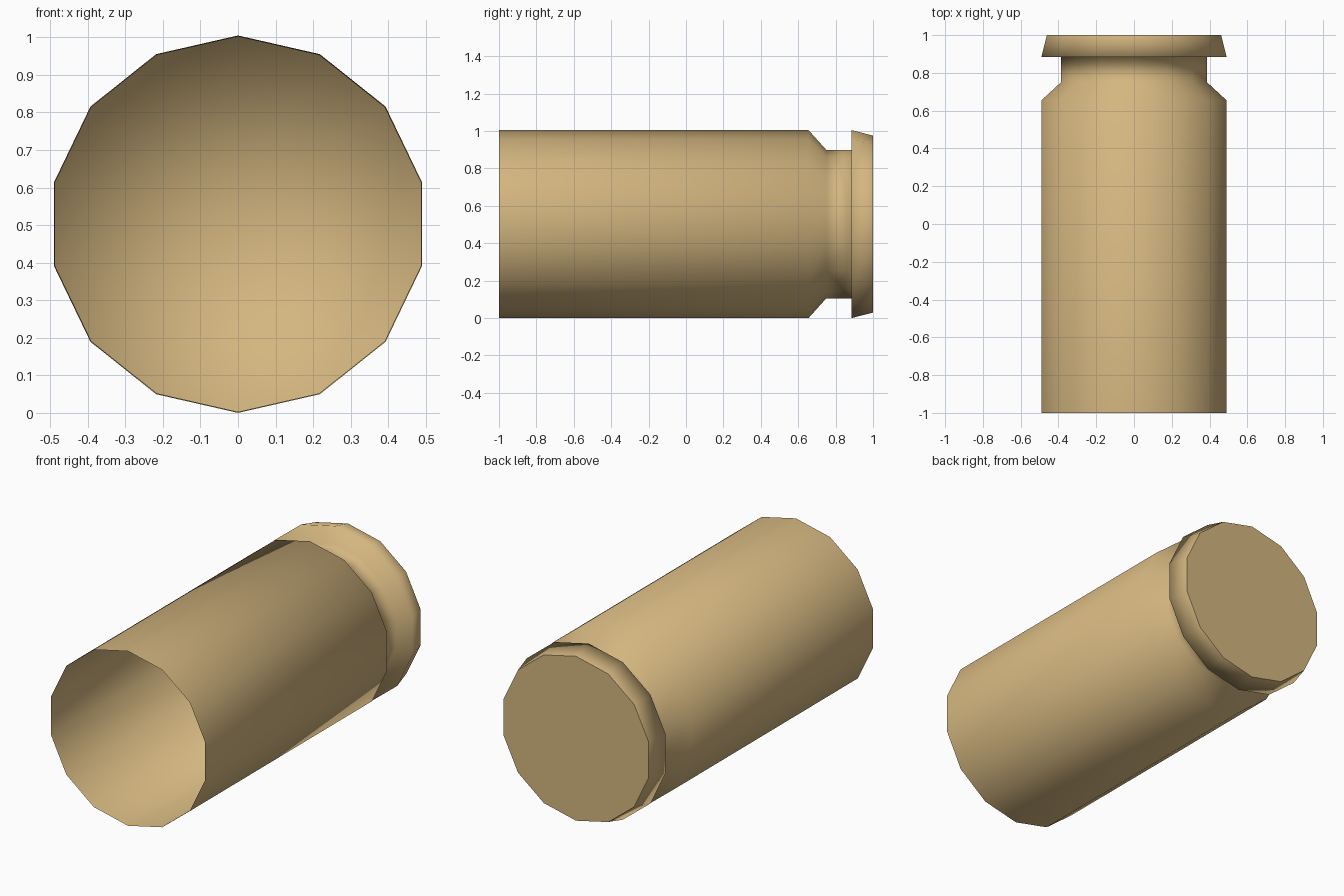
import bpy, bmesh, math

if "Cube" in bpy.data.objects:
    bpy.data.objects.remove(bpy.data.objects["Cube"])

SIDES = 14
R = 0.5025          # outer radius, also the height of the axis

brass = bpy.data.materials.new("brass")
brass.diffuse_color = (0.66, 0.47, 0.215, 1.0)
brass.use_nodes = True
brass.node_tree.nodes["Principled BSDF"].inputs["Base Color"].default_value = brass.diffuse_color


def lathe(name, profile, flip=False, fan=False):
    """Spin (y, radius) rings around the y axis and close the last ring."""
    bm = bmesh.new()
    rings = []
    for y, r in profile:
        ring = []
        for i in range(SIDES):
            a = math.pi / 2 + 2 * math.pi * i / SIDES
            ring.append(bm.verts.new((r * math.cos(a), y, R + r * math.sin(a))))
        rings.append(ring)
    for a, b in zip(rings, rings[1:]):
        for i in range(SIDES):
            j = (i + 1) % SIDES
            bm.faces.new((a[i], b[i], b[j], a[j])).smooth = True
    last = rings[-1]
    if fan:
        # softly shaded closing disc
        centre = bm.verts.new((0, profile[-1][0], R))
        for i in range(SIDES):
            bm.faces.new((last[i], centre, last[(i + 1) % SIDES])).smooth = True
    else:
        # flat closing disc with a crisp edge
        cap = bm.faces.new(last)
        for e in cap.edges:
            e.smooth = False
    bmesh.ops.recalc_face_normals(bm, faces=bm.faces)
    # the first wall face decides which way the surface looks
    bm.faces.ensure_lookup_table()
    f = bm.faces[0]
    c = f.calc_center_median()
    outward = f.normal.x * c.x + f.normal.z * (c.z - R) > 0
    if outward == flip:
        bmesh.ops.reverse_faces(bm, faces=bm.faces)
    mesh = bpy.data.meshes.new(name)
    bm.to_mesh(mesh)
    bm.free()
    mesh.materials.append(brass)
    obj = bpy.data.objects.new(name, mesh)
    bpy.context.collection.objects.link(obj)
    return obj


# Outer casing: open tube, shoulder, groove, rim flange and flat base
lathe("casing", [
    (-1.0, R),
    (0.655, R),
    (0.75, 0.397),
    (0.885, 0.397),
    (0.885, R),
    (1.0, 0.473),
])

# Inside wall and floor of the tube
lathe("casing_lining", [(-1.0, R), (-0.99, R - 0.003), (0.655, R - 0.003)],
      flip=True, fan=True)
